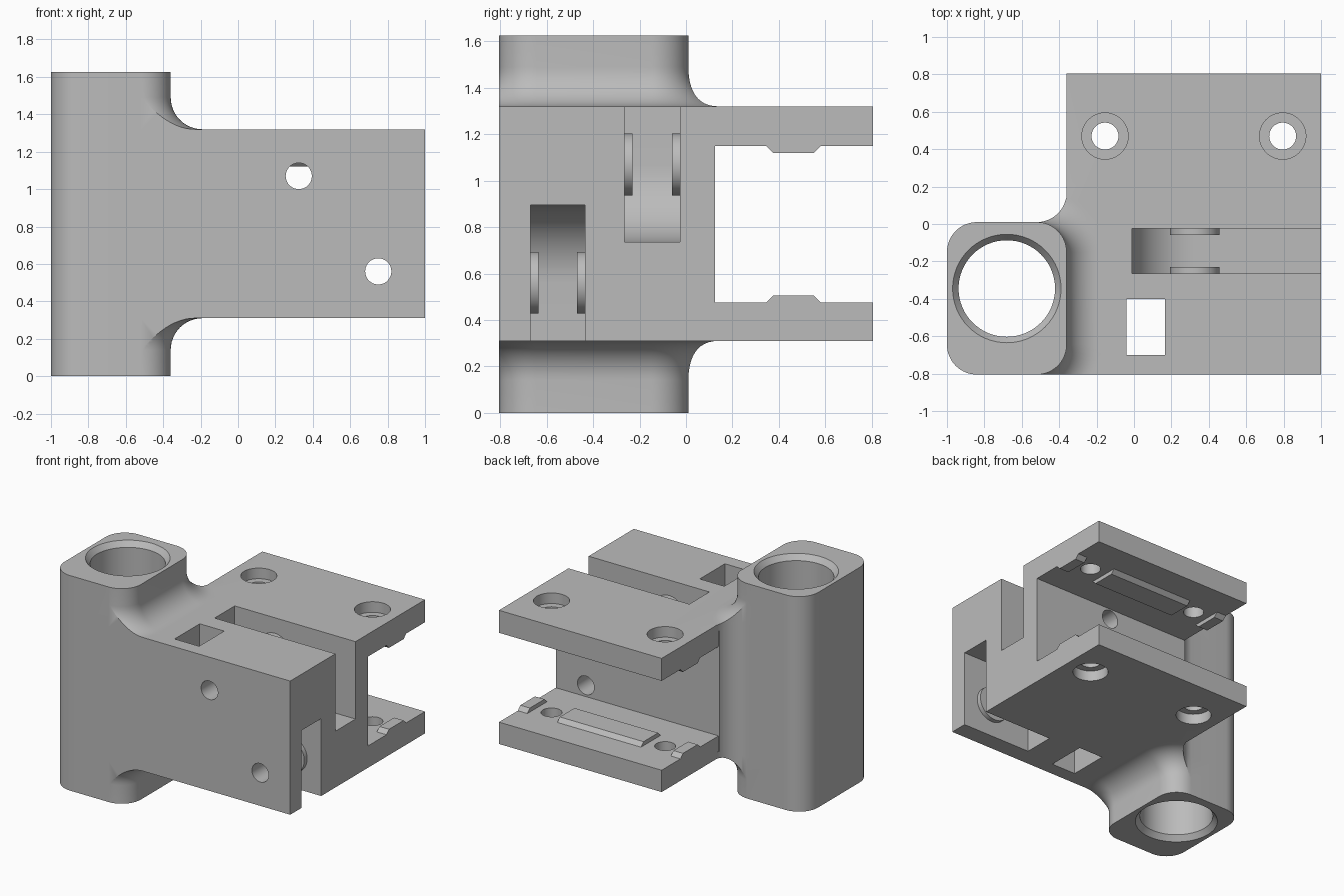
import bpy, bmesh, math
from math import cos, sin, pi, sqrt

if "Cube" in bpy.data.objects:
    bpy.data.objects.remove(bpy.data.objects["Cube"])

# Main dimensions
HEIGHT, BOTTOM, TOP = 1.625, 0.31, 1.32
FRONT, WALL, BACK = -0.805, 0.125, 0.805
SIDE, END = -0.36, 1.0
ROUND, FLARE = 0.16, 0.17

grey = bpy.data.materials.new("plain grey")
grey.use_nodes = True
colour = (0.5, 0.5, 0.5, 1)
grey.diffuse_color = colour
grey.node_tree.nodes["Principled BSDF"].inputs["Base Color"].default_value = colour


def loft(name, rings):
    """Closed solid through rings of equal point count."""
    bm = bmesh.new()
    loops = [[bm.verts.new(p) for p in ring] for ring in rings]
    n = len(loops[0])
    for a, b in zip(loops, loops[1:]):
        for i in range(n):
            j = (i + 1) % n
            bm.faces.new((a[i], a[j], b[j], b[i]))
    bm.faces.new(loops[0])
    bm.faces.new(loops[-1])
    bmesh.ops.recalc_face_normals(bm, faces=bm.faces)
    mesh = bpy.data.meshes.new(name)
    bm.to_mesh(mesh)
    bm.free()
    mesh.materials.append(grey)
    obj = bpy.data.objects.new(name, mesh)
    bpy.context.collection.objects.link(obj)
    return obj


def place(axis, a, b, h):
    return {"x": (h, a, b), "y": (a, h, b), "z": (a, b, h)}[axis]


def prism(name, axis, points, lo, hi):
    return loft(name, [[place(axis, a, b, h) for a, b in points] for h in (lo, hi)])


def box(name, x0, x1, y0, y1, z0, z1):
    return prism(name, "z", [(x0, y0), (x1, y0), (x1, y1), (x0, y1)], z0, z1)


def arc(cx, cy, r, start, end, steps=16):
    angles = [math.radians(start + (end - start) * i / steps) for i in range(steps + 1)]
    return [(cx + r * cos(t), cy + r * sin(t)) for t in angles]


def turned(name, axis, cx, cy, profile, steps=64):
    """Solid of revolution from (radius, height) pairs."""
    return loft(name, [[place(axis, a, b, h) for a, b in arc(cx, cy, r, 0, 360, steps)[:-1]]
                       for r, h in profile])


def combine(target, tool, operation):
    mod = target.modifiers.new(operation, "BOOLEAN")
    mod.operation, mod.solver, mod.object = operation, "EXACT", tool
    bpy.context.view_layer.objects.active = target
    bpy.ops.object.modifier_apply(modifier=mod.name)
    bpy.data.objects.remove(tool)


def add(tool):
    combine(body, tool, "UNION")


def cut(tool):
    combine(body, tool, "DIFFERENCE")


def column_outline(grow):
    corners = [(SIDE, 0.01, -1, -1, 0), (-1, 0.01, 1, -1, 90),
               (-1, FRONT, 1, 1, 180), (SIDE, FRONT, -1, 1, 270)]
    points = []
    for x, y, sx, sy, start in corners:
        points += arc(x + sx * ROUND, y + sy * ROUND, ROUND + grow, start, start + 90)
    return points


# Clamp block with two plates
body = prism("bracket_body", "x", [
    (FRONT, BOTTOM), (BACK, BOTTOM), (BACK, 0.475), (WALL, 0.475),
    (WALL, 1.15), (BACK, 1.15), (BACK, TOP), (FRONT, TOP)], SIDE, END)
add(prism("column", "z", column_outline(0), 0, HEIGHT))
add(box("bridge", -0.68, -0.2, FRONT, 0.01, BOTTOM, TOP))

# Concave web between column and back wall
corner = [p for p in arc(SIDE - ROUND, 0.01 + ROUND, ROUND, -90, 0) if p[1] < WALL]
add(prism("web", "z", corner + [(-0.364, WALL), (-0.3, WALL), (-0.3, -0.2),
                                (SIDE - ROUND, -0.2)], BOTTOM, TOP))

# Fillets where the column leaves the block
for level, way in ((TOP, 1), (BOTTOM, -1)):
    rings = [(FLARE, -0.05)]
    for i in range(13):
        t = pi / 2 * i / 12
        rings.append((FLARE * (1 - sin(t)), FLARE * (1 - cos(t))))
    flare = loft("flare", [[(x, y, level + way * h) for x, y in column_outline(d)]
                           for d, h in rings])
    limit = arc(SIDE - ROUND, 0.01 + ROUND, ROUND, -90, 0)
    limit += [(SIDE, 0.4), (0.2, 0.4), (0.2, FRONT), (SIDE - ROUND, FRONT)]
    combine(flare, prism("limit", "z", limit, -0.1, HEIGHT + 0.1), "INTERSECT")
    add(flare)

# Chamfered bore through the column
cut(turned("bore", "z", -0.68, -0.345, [
    (0.29, -0.05), (0.29, 0), (0.258, 0.04), (0.258, HEIGHT - 0.04),
    (0.29, HEIGHT), (0.29, HEIGHT + 0.05)]))

# Window through the block
cut(box("window", -0.04, 0.165, -0.7, -0.4, 0, HEIGHT))

# Two wheel slots with spacer rings and pin holes
for px, pz, way, y0, y1 in ((0.325, 1.07, 1, -0.265, -0.025),
                            (0.75, 0.56, -1, -0.67, -0.435)):
    r = 0.335
    outline = [(x, pz + way * z) for x, z in arc(px, 0, r, 180, 270)]
    outline += [(1.2, pz - way * r), (1.2, pz + way * 0.5), (px - r, pz + way * 0.5)]
    cut(prism("slot", "y", outline, y0, y1))
    for a, b in ((y0 - 0.02, y0 + 0.035), (y1 - 0.035, y1 + 0.02)):
        add(turned("spacer", "y", px, pz, [(0.133, a), (0.133, b)]))
    cut(turned("pin_hole", "y", px, pz, [(0.07, -1), (0.07, 0.3)], 40))

# Locating ridges on the inner plate faces
for face, way in ((0.475, 1), (1.15, -1)):
    outline = [(0.345, -0.02), (0.345, 0), (0.375, 0.03),
               (0.55, 0.03), (0.58, 0), (0.58, -0.02)]
    for x0, x1 in ((SIDE, -0.28), (-0.03, 0.67), (0.92, END)):
        add(prism("ridge", "x", [(y, face + way * h) for y, h in outline], x0, x1))

# Counterbored screw holes
for x in (-0.155, 0.795):
    cut(turned("screw_hole", "z", x, 0.47, [(0.072, 0), (0.072, HEIGHT)], 40))
    for level, way in ((TOP, 1), (BOTTOM, -1)):
        cut(turned("counterbore", "z", x, 0.47,
                   [(0.124, level - way * 0.08), (0.124, level + way * 0.1)], 48))

bpy.ops.object.select_all(action="DESELECT")
body.select_set(True)
bpy.context.view_layer.objects.active = body
bpy.ops.object.shade_smooth_by_angle(angle=math.radians(30))
